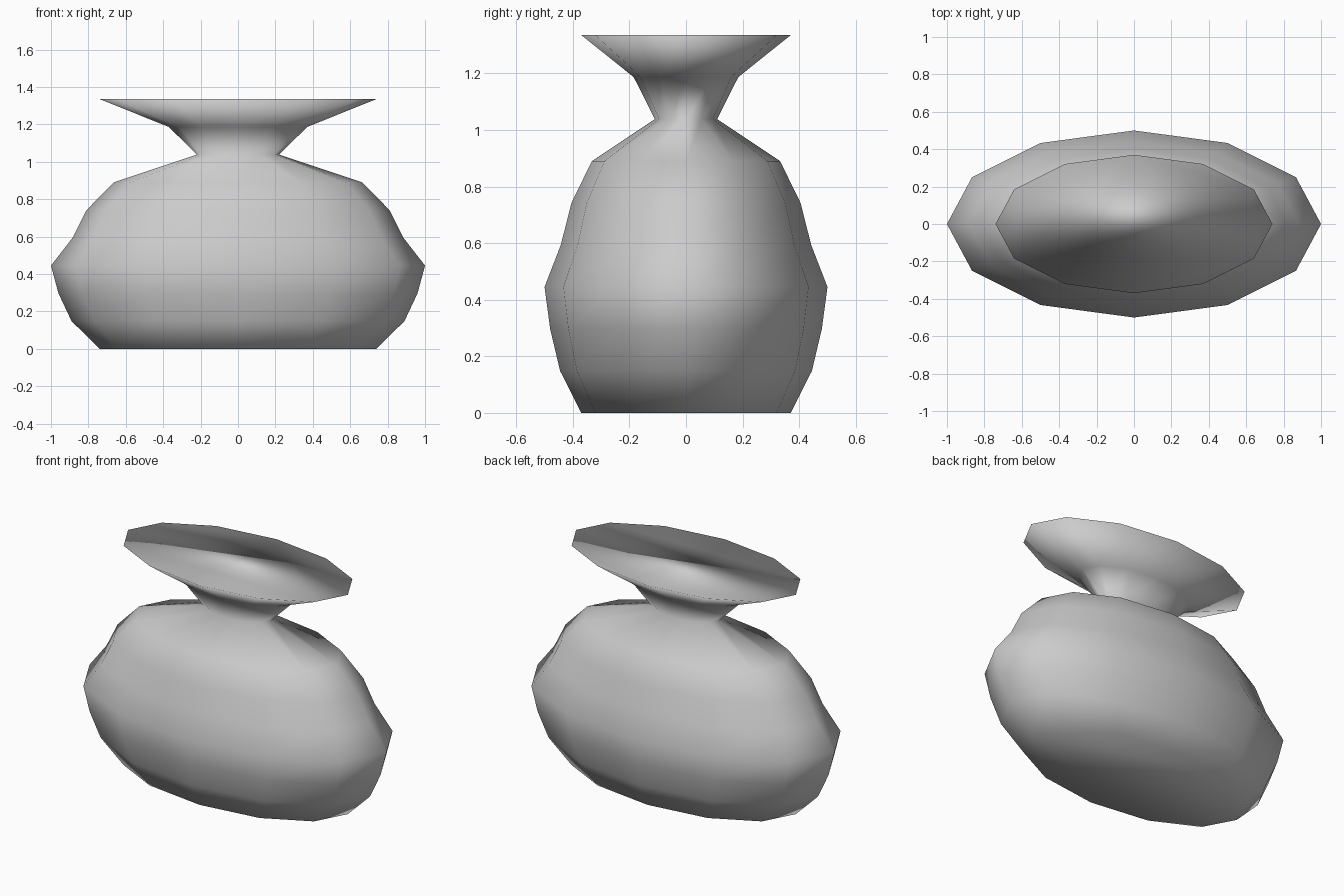
import bpy
import bmesh
from math import cos, sin, tau

cube = bpy.data.objects.get("Cube")
if cube:
    bpy.data.objects.remove(cube, do_unlink=True)

SIDES = 12
DEPTH = 0.5       # oval cross-section: half as deep as wide
HEIGHT = 1.335

# Half width of each evenly spaced ring, from foot to rim
RADII = [0.74, 0.89, 0.96, 1.0, 0.885, 0.81, 0.665, 0.22, 0.37, 0.74]

clay = bpy.data.materials.new("grey clay")
clay.use_nodes = True
colour = (0.6, 0.6, 0.6, 1.0)
clay.diffuse_color = colour
clay.node_tree.nodes["Principled BSDF"].inputs["Base Color"].default_value = colour

bm = bmesh.new()


def add_ring(radius, z):
    angles = [tau * i / SIDES for i in range(SIDES)]
    return [bm.verts.new((radius * cos(a), radius * DEPTH * sin(a), z)) for a in angles]


rings = [add_ring(r, HEIGHT * i / (len(RADII) - 1)) for i, r in enumerate(RADII)]

# Walls of the belly, neck and flared mouth
for low, high in zip(rings, rings[1:]):
    for i in range(SIDES):
        j = (i + 1) % SIDES
        bm.faces.new((low[i], low[j], high[j], high[i]))

# Closed base and mouth
bm.faces.new(rings[0][::-1])
bm.faces.new(rings[-1])

# The whole surface is smooth, including the caps
for face in bm.faces:
    face.smooth = True

mesh = bpy.data.meshes.new("vase")
bm.to_mesh(mesh)
bm.free()
mesh.materials.append(clay)
vase = bpy.data.objects.new("vase", mesh)
bpy.context.collection.objects.link(vase)
